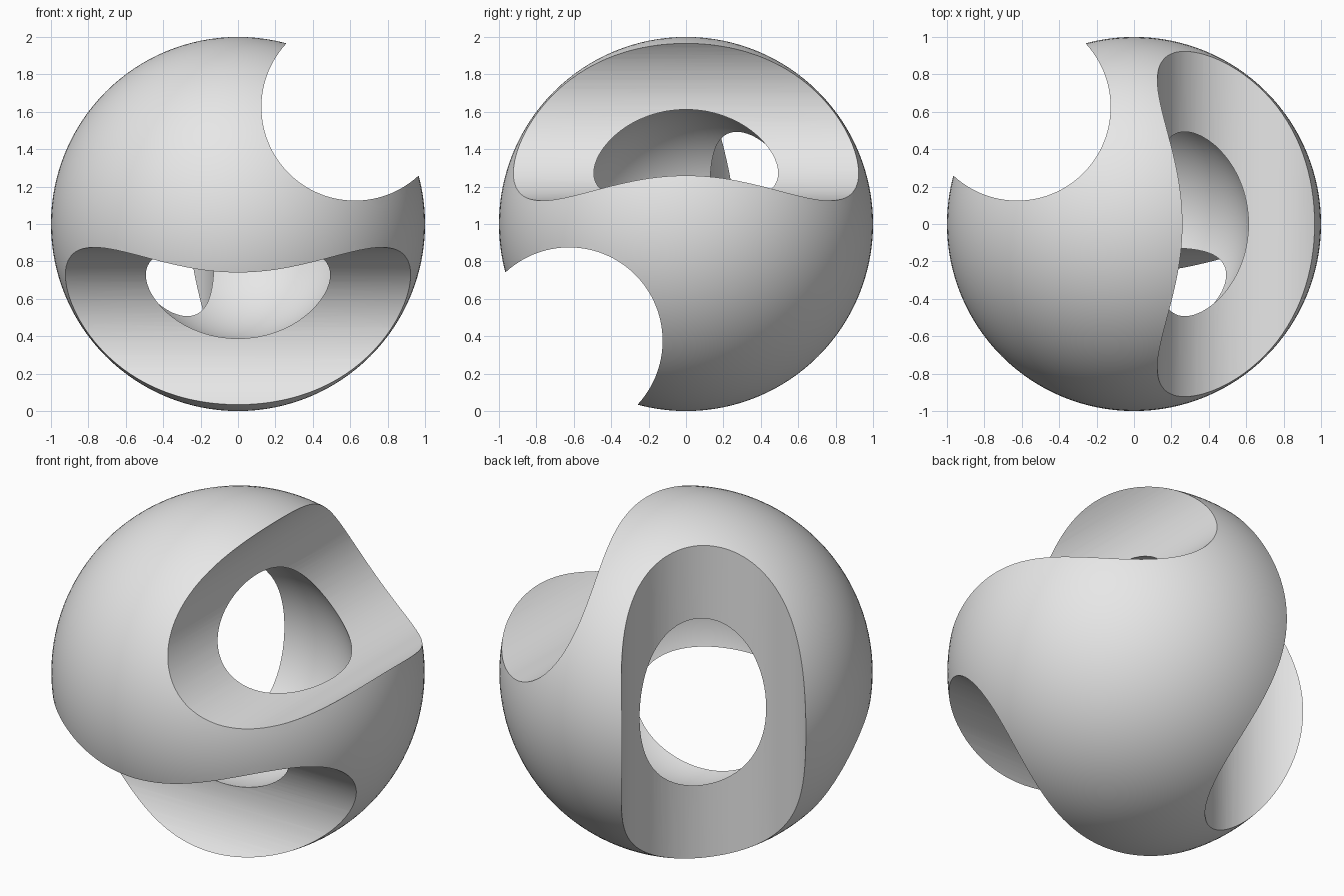
import bpy
import math

if "Cube" in bpy.data.objects:
    bpy.data.objects.remove(bpy.data.objects["Cube"])

RADIUS = 1.0      # outer ball
CAVITY = 0.625    # hollow in the middle
OFFSET = 0.625    # bore axis distance from the ball's centre planes
BORE = 0.5        # bore radius
CENTRE = (0, 0, RADIUS)

grey = bpy.data.materials.new("plain_grey")
grey.diffuse_color = (0.8, 0.8, 0.8, 1)
grey.use_nodes = True
grey.node_tree.nodes["Principled BSDF"].inputs["Base Color"].default_value = grey.diffuse_color


def ball(name, radius, segments, rings):
    bpy.ops.mesh.primitive_uv_sphere_add(segments=segments, ring_count=rings,
                                         radius=radius, location=CENTRE)
    ob = bpy.context.object
    ob.name = name
    return ob


def bore(name, offset, rotation):
    loc = [c + o for c, o in zip(CENTRE, offset)]
    bpy.ops.mesh.primitive_cylinder_add(vertices=128, radius=BORE, depth=3,
                                        location=loc, rotation=rotation)
    ob = bpy.context.object
    ob.name = name
    return ob


# Solid ball
shell = ball("pierced_ball", RADIUS, 128, 64)
shell.data.materials.append(grey)

# Three bores, one along each axis, then the hollow centre
q = math.pi / 2
cutters = [
    bore("bore_along_y", (OFFSET, 0, OFFSET), (q, 0, 0)),
    bore("bore_along_x", (0, -OFFSET, -OFFSET), (0, q, 0)),
    bore("bore_along_z", (-OFFSET, OFFSET, 0), (0, 0, 0)),
    ball("cavity_cutter", CAVITY, 96, 48),
]

bpy.ops.object.select_all(action='DESELECT')
shell.select_set(True)
bpy.context.view_layer.objects.active = shell
for cutter in cutters:
    cutter.hide_render = True
    cutter.data.materials.append(grey)
    mod = shell.modifiers.new(cutter.name, 'BOOLEAN')
    mod.operation = 'DIFFERENCE'
    mod.solver = 'EXACT'
    mod.object = cutter
    bpy.ops.object.modifier_apply(modifier=mod.name)
for cutter in cutters:
    bpy.data.objects.remove(cutter)

# Smooth surfaces with crisp rims
bpy.ops.object.shade_smooth_by_angle(angle=math.radians(25))
